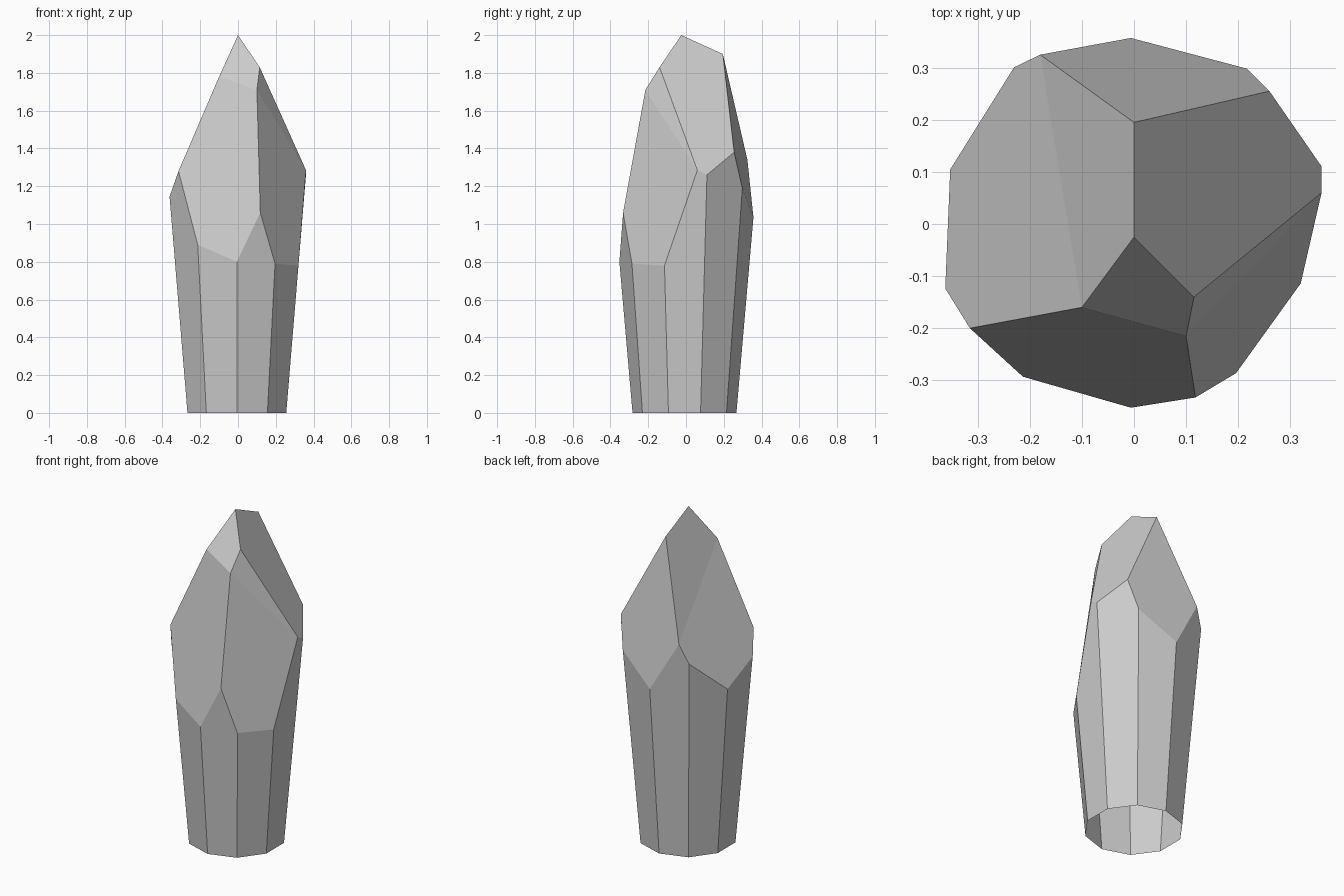
import bpy, bmesh
from math import sin, cos, radians

cube = bpy.data.objects.get("Cube")
if cube:
    bpy.data.objects.remove(cube, do_unlink=True)

# Stone colour
stone = bpy.data.materials.new("grey_stone")
stone.use_nodes = True
grey = (0.6, 0.6, 0.6, 1)
stone.diffuse_color = grey
stone.node_tree.nodes["Principled BSDF"].inputs["Base Color"].default_value = grey

bm = bmesh.new()


def shaft_corner(index, z):
    """Corner of the ten-sided shaft, which widens upward."""
    angle = radians(36 * index - 90)
    radius = 0.275 + 0.087 * z
    return bm.verts.new((radius * cos(angle) - 0.006, radius * sin(angle) - 0.008, z))


# Height at which the facets cut each shaft edge, going round from the front
heights = [0.8, 0.79, 0.78, 1.26, 1.19, 1.035, 1.225, 1.03, 1.145, 0.89]
base = [shaft_corner(i, 0) for i in range(10)]
rim = [shaft_corner(i, z) for i, z in enumerate(heights)]

# Points where two facets meet on a shaft side
front = bm.verts.new((0.118, -0.333, 1.06))
east = bm.verts.new((0.36, 0.06, 1.285))
back_east = bm.verts.new((0.26, 0.255, 1.38))
back_west = bm.verts.new((-0.18, 0.325, 1.34))
west = bm.verts.new((-0.315, -0.2, 1.28))
peaks = {0: front, 2: east, 3: back_east, 5: back_west, 8: west}

# Points of the tip
apex = bm.verts.new((0, -0.025, 2))
ridge = bm.verts.new((0, 0.195, 1.9))
tip_east = bm.verts.new((0.115, -0.14, 1.83))
tip_west = bm.verts.new((-0.1, -0.16, 1.78))
tip_front = bm.verts.new((0.1, -0.215, 1.71))

# Shaft sides, open underneath
for i in range(10):
    j = (i + 1) % 10
    peak = [peaks[i]] if i in peaks else []
    bm.faces.new([base[i], base[j], rim[j], *peak, rim[i]])

# Cut facets
facets = [
    (apex, tip_west, tip_front, tip_east),
    (apex, tip_east, east, rim[3], back_east, ridge),
    (tip_east, tip_front, east),
    (tip_front, front, rim[1], rim[2], east),
    (tip_west, west, rim[9], rim[0], front, tip_front),
    (apex, ridge, back_west, tip_west),
    (tip_west, back_west, rim[6], rim[7], rim[8], west),
    (ridge, back_east, back_west),
    (back_east, rim[4], rim[5], back_west),
]
for facet in facets:
    bm.faces.new(facet)
bmesh.ops.recalc_face_normals(bm, faces=bm.faces)

mesh = bpy.data.meshes.new("crystal")
bm.to_mesh(mesh)
bm.free()
mesh.materials.append(stone)
crystal = bpy.data.objects.new("crystal", mesh)
bpy.context.collection.objects.link(crystal)
